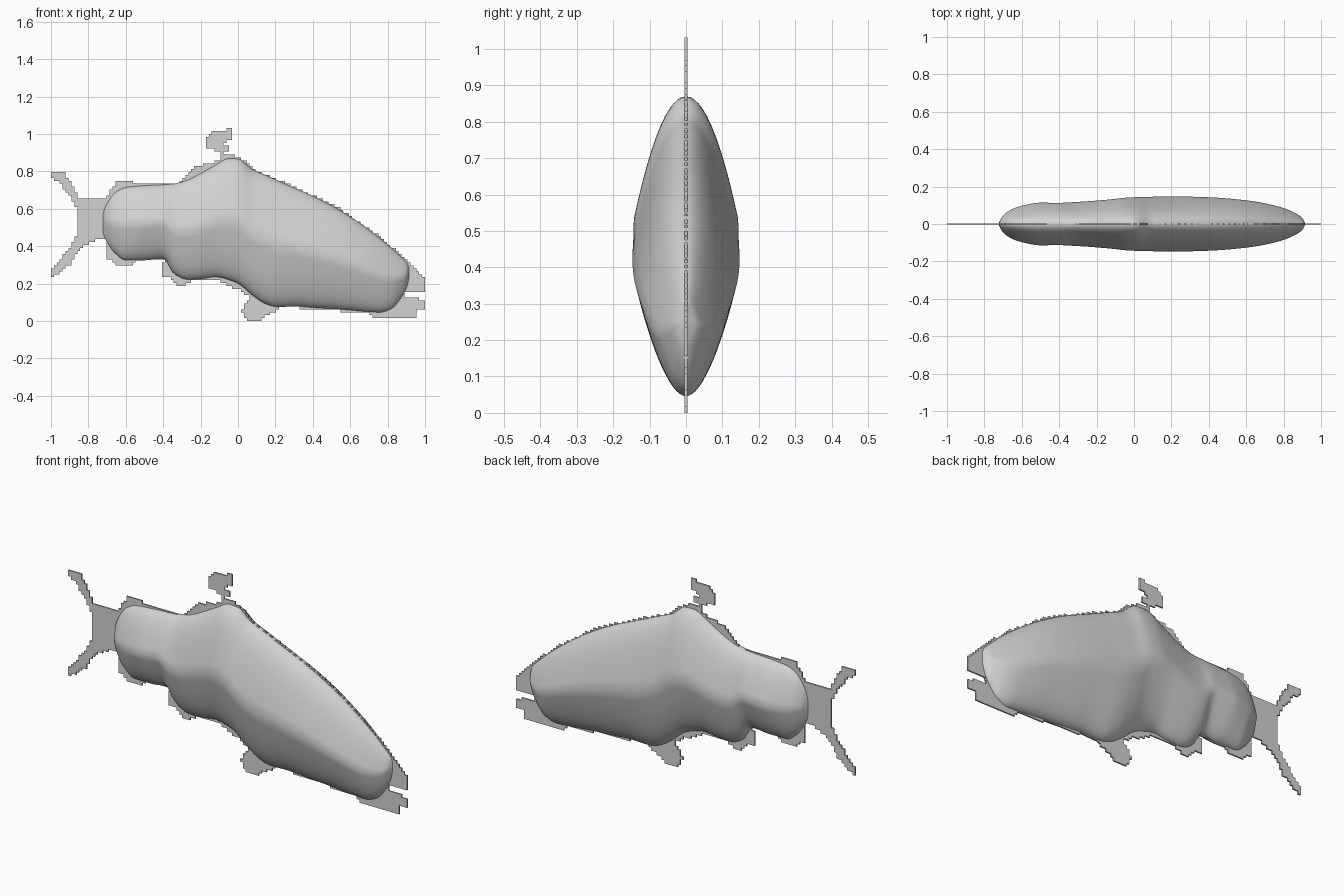
import bpy, bmesh, math

if "Cube" in bpy.data.objects:
    bpy.data.objects.remove(bpy.data.objects["Cube"])

grey = bpy.data.materials.new("light_grey")
grey.diffuse_color = (0.65, 0.65, 0.65, 1)
grey.use_nodes = True
grey.node_tree.nodes["Principled BSDF"].inputs["Base Color"].default_value = grey.diffuse_color

# Body stations: x, belly height, back height, half width
ST = [(-.725, .47, .57, 0), (-.705, .43, .62, .04), (-.66, .365, .685, .075),
      (-.6, .325, .715, .097), (-.5, .325, .725, .114), (-.4, .335, .73, .113),
      (-.34, .25, .735, .116), (-.27, .222, .755, .12), (-.2, .225, .79, .125),
      (-.12, .235, .835, .132), (-.05, .22, .87, .14), (0, .2, .868, .143),
      (.08, .135, .81, .145), (.15, .09, .78, .147), (.21, .075, .753, .147),
      (.3, .078, .713, .146), (.42, .07, .66, .142), (.55, .062, .59, .132),
      (.66, .052, .518, .118), (.76, .046, .443, .097), (.82, .065, .392, .078),
      (.87, .12, .345, .054), (.9, .175, .315, .032), (.917, .23, .29, 0)]


def slope(i, c):
    if i in (0, len(ST) - 1):
        j = max(0, min(i, len(ST) - 2))
        return (ST[j + 1][c] - ST[j][c]) / (ST[j + 1][0] - ST[j][0])
    a = (ST[i][c] - ST[i - 1][c]) / (ST[i][0] - ST[i - 1][0])
    b = (ST[i + 1][c] - ST[i][c]) / (ST[i + 1][0] - ST[i][0])
    return 2 * a * b / (a + b) if a * b > 0 else 0


def station(x):
    """Smooth belly, back and half width at x."""
    i = max(k for k in range(len(ST) - 1) if ST[k][0] <= x or k == 0)
    h = ST[i + 1][0] - ST[i][0]
    t = min(1, max(0, (x - ST[i][0]) / h))
    return [ST[i][c] * (1 + 2 * t) * (1 - t) ** 2 + ST[i + 1][c] * t * t * (3 - 2 * t)
            + h * t * (1 - t) * (slope(i, c) * (1 - t) - slope(i + 1, c) * t)
            for c in (1, 2, 3)]


def finish(name, bm):
    bmesh.ops.remove_doubles(bm, verts=bm.verts, dist=0.0002)
    bmesh.ops.recalc_face_normals(bm, faces=bm.faces)
    me = bpy.data.meshes.new(name)
    bm.to_mesh(me)
    bm.free()
    me.materials.append(grey)
    ob = bpy.data.objects.new(name, me)
    bpy.context.collection.objects.link(ob)
    return ob


# Inflated body: lens sections with a soft crease halfway up each side
bm = bmesh.new()
rows, N, M = [], 12, 120
x0, x1 = ST[0][0], ST[-1][0]
for i in range(M + 1):
    x = (x0 + x1) / 2 - (x1 - x0) / 2 * math.cos(math.pi * (0.15 * i / M + 0.85 * i / M))
    zb, zt, w = station(x)
    mid, half = (zb + zt) / 2, (zt - zb) / 2
    ring = []
    for k in range(4 * N):
        q, r = divmod(k, N)
        u = r / N if q % 2 == 0 else 1 - r / N
        up = 1 if q in (0, 3) else -1
        side = 1 if q < 2 else -1
        ring.append(bm.verts.new((x, side * w * u, mid + up * half * (1 - u * u))))
    rows.append(ring)
for a, b in zip(rows, rows[1:]):
    for k in range(4 * N):
        j = (k + 1) % (4 * N)
        bm.faces.new((a[k], a[j], b[j], b[k]))
body = finish("body", bm)
bpy.context.view_layer.objects.active = body
body.select_set(True)
bpy.ops.object.shade_smooth_by_angle(angle=math.radians(50))
body.select_set(False)

CELL = 1 / 64


def inside(x, z, poly):
    hit = False
    for (ax, az), (bx, bz) in zip(poly, poly[1:] + poly[:1]):
        if (az > z) != (bz > z) and x < ax + (z - az) * (bx - ax) / (bz - az):
            hit = not hit
    return hit


def plate(name, poly):
    """Thin stepped plate on the centre plane, left open inside the body."""
    bm = bmesh.new()
    for i in range(-64, 64):
        for j in range(0, 67):
            x, z = (i + .5) * CELL, (j + .5) * CELL
            if not inside(x, z, poly):
                continue
            if x0 + .03 < x < x1 - .03:
                zb, zt, w = station(x)
                if zb + .04 < z < zt - .04:
                    continue
            bm.faces.new([bm.verts.new(((i + a) * CELL, 0, (j + b) * CELL))
                          for a, b in ((0, 0), (1, 0), (1, 1), (0, 1))])
    ob = finish(name, bm)
    mod = ob.modifiers.new("thickness", 'SOLIDIFY')
    mod.thickness, mod.offset = 0.008, 0


# Forked tail
plate("tail_fin", [
    (-1, .8), (-.935, .8), (-.865, .69), (-.85, .66), (-.68, .66), (-.68, .435),
    (-.76, .43), (-.82, .405), (-.855, .375), (-.9, .3), (-1, .23), (-1, .27),
    (-.95, .325), (-.875, .43), (-.862, .46), (-.862, .6), (-.9, .67), (-.95, .735),
    (-1, .775)])
# Edge flange around the body with open mouth
plate("body_edge", [
    (-.705, .66), (-.65, .743), (-.562, .743), (-.55, .73), (-.45, .73), (-.3, .743),
    (-.28, .78), (-.22, .83), (-.12, .85), (-.07, .89), (.01, .878), (.1, .8),
    (.3, .72), (.545, .6), (.76, .45), (.92, .31), (1, .23), (1, .155), (.89, .155),
    (.89, .125), (.94, .125), (1, .11), (1, .068), (.95, .06), (.945, .02),
    (.715, .02), (.69, .047), (.44, .06), (.28, .075), (.07, .13), (.01, .165),
    (-.12, .22), (-.3, .22), (-.39, .325), (-.55, .32), (-.56, .3), (-.65, .3),
    (-.7, .335)])
# Hooked back fin
plate("back_fin", [
    (-.12, .84), (-.085, .88), (-.105, .91), (-.165, .922), (-.172, .98), (-.12, 1.017),
    (-.065, 1.017), (-.065, 1.035), (-.03, 1.035), (-.025, .985), (-.08, .95),
    (-.05, .935), (-.05, .91), (-.075, .9), (-.05, .86)])
# Belly fins
plate("front_belly_fin", [
    (.07, .16), (.065, .13), (.022, .065), (.025, .03), (.065, .0), (.11, .0),
    (.13, .018), (.2, .05), (.25, .09), (.2, .15)])
plate("rear_belly_fin", [
    (-.39, .33), (-.4, .3), (-.4, .235), (-.345, .225), (-.33, .19), (-.28, .19),
    (-.26, .21), (-.12, .22), (-.2, .3)])
